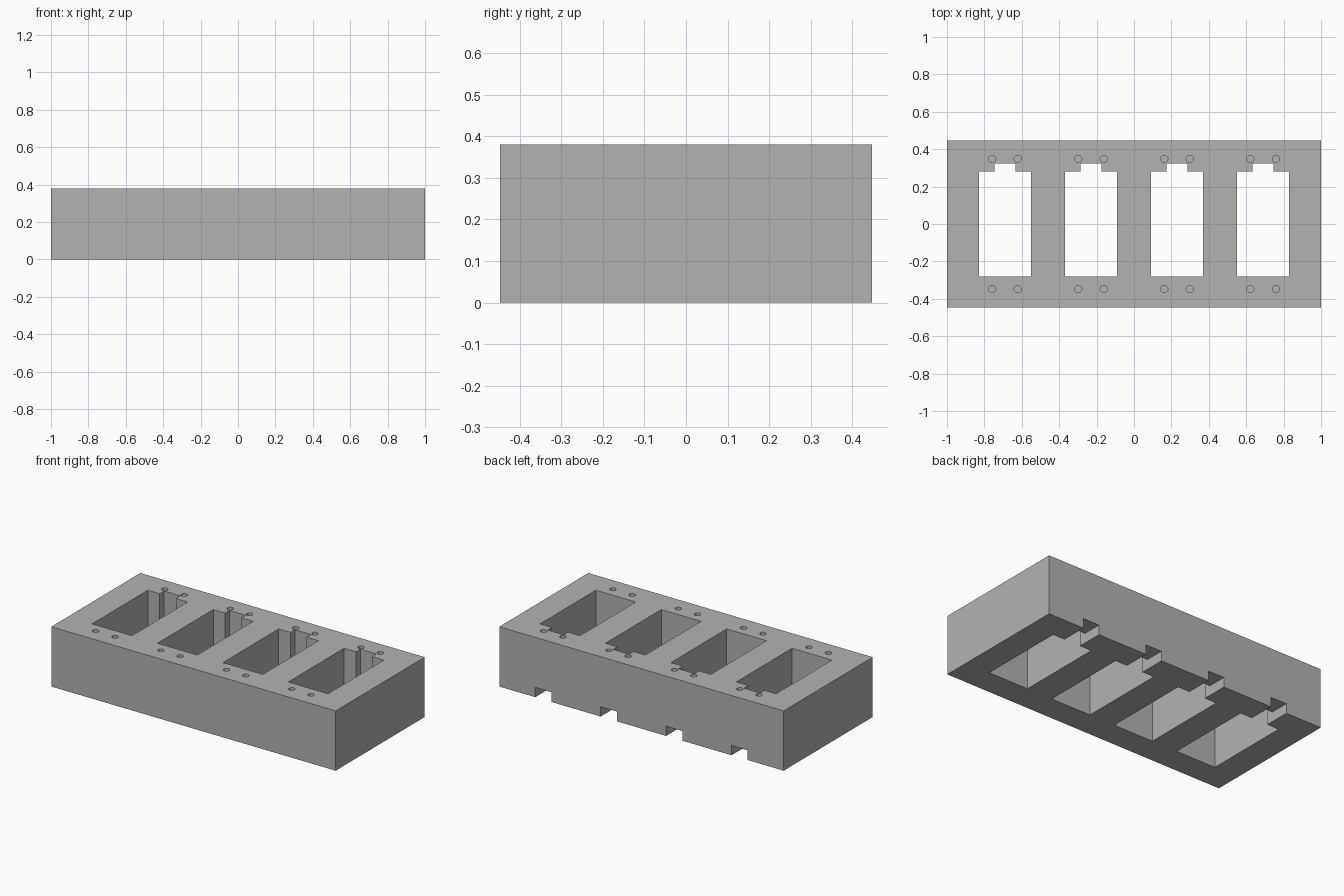
import bpy, bmesh, math
from mathutils import Matrix

cube = bpy.data.objects.get("Cube")
if cube:
    bpy.data.objects.remove(cube, do_unlink=True)

HALF_Y, HEIGHT = 0.447, 0.38
PITCH = 0.46                      # distance between bays
POCKET_X, POCKET_Y = 0.14, 0.28   # half sizes of a bay
SLOT_X, SLOT_Y = 0.057, 0.324     # cable slot at the back of a bay
CHANNEL_H = 0.062
HOLE_X, HOLE_Y, HOLE_R, HOLE_DEPTH = 0.068, 0.348, 0.019, 0.14

grey = bpy.data.materials.new("plain grey")
grey.use_nodes = True
colour = (0.45, 0.45, 0.45, 1)
grey.diffuse_color = colour
grey.node_tree.nodes["Principled BSDF"].inputs["Base Color"].default_value = colour


def prism(name, outline, z0, z1):
    """Extrude a flat outline from z0 up to z1."""
    bm = bmesh.new()
    face = bm.faces.new([bm.verts.new((x, y, z0)) for x, y in outline])
    top = bmesh.ops.extrude_face_region(bm, geom=[face])["geom"]
    bmesh.ops.translate(bm, vec=(0, 0, z1 - z0),
                        verts=[v for v in top if isinstance(v, bmesh.types.BMVert)])
    bmesh.ops.recalc_face_normals(bm, faces=bm.faces)
    mesh = bpy.data.meshes.new(name)
    bm.to_mesh(mesh)
    bm.free()
    mesh.materials.append(grey)
    obj = bpy.data.objects.new(name, mesh)
    bpy.context.collection.objects.link(obj)
    return obj


def rectangle(x0, x1, y0, y1):
    return [(x0, y0), (x1, y0), (x1, y1), (x0, y1)]


def cut(body, cutter):
    """Subtract the cutter from the body and remove it."""
    cutter.hide_render = True
    mod = body.modifiers.new("cut", 'BOOLEAN')
    mod.operation, mod.solver, mod.object = 'DIFFERENCE', 'EXACT', cutter
    bpy.context.view_layer.objects.active = body
    bpy.ops.object.modifier_apply(modifier=mod.name)
    bpy.data.objects.remove(cutter, do_unlink=True)


# Solid block
block = prism("mounting_block", rectangle(-1, 1, -HALF_Y, HALF_Y), 0, HEIGHT)

for i in range(4):
    cx = (i - 1.5) * PITCH
    # Through bay with its cable slot
    right = [(POCKET_X, -POCKET_Y), (POCKET_X, POCKET_Y),
             (SLOT_X, POCKET_Y), (SLOT_X, SLOT_Y)]
    outline = right + [(-x, y) for x, y in reversed(right)]
    cut(block, prism("bay_cutter", [(cx + x, y) for x, y in outline], -0.1, HEIGHT + 0.1))
    # Channel under the back wall
    cut(block, prism("channel_cutter",
                     rectangle(cx - SLOT_X, cx + SLOT_X, POCKET_Y + 0.02, HALF_Y + 0.1),
                     -0.1, CHANNEL_H))
    # Blind screw holes
    for sx in (-1, 1):
        for sy in (-1, 1):
            circle = [(cx + sx * HOLE_X + HOLE_R * math.cos(a), sy * HOLE_Y + HOLE_R * math.sin(a))
                      for a in (k * math.tau / 32 for k in range(32))]
            cut(block, prism("hole_cutter", circle, HEIGHT - HOLE_DEPTH, HEIGHT + 0.1))

# Smooth the round holes, keep all corners sharp
bpy.ops.object.select_all(action='DESELECT')
block.select_set(True)
bpy.context.view_layer.objects.active = block
bpy.ops.object.shade_smooth_by_angle(angle=math.radians(30))
